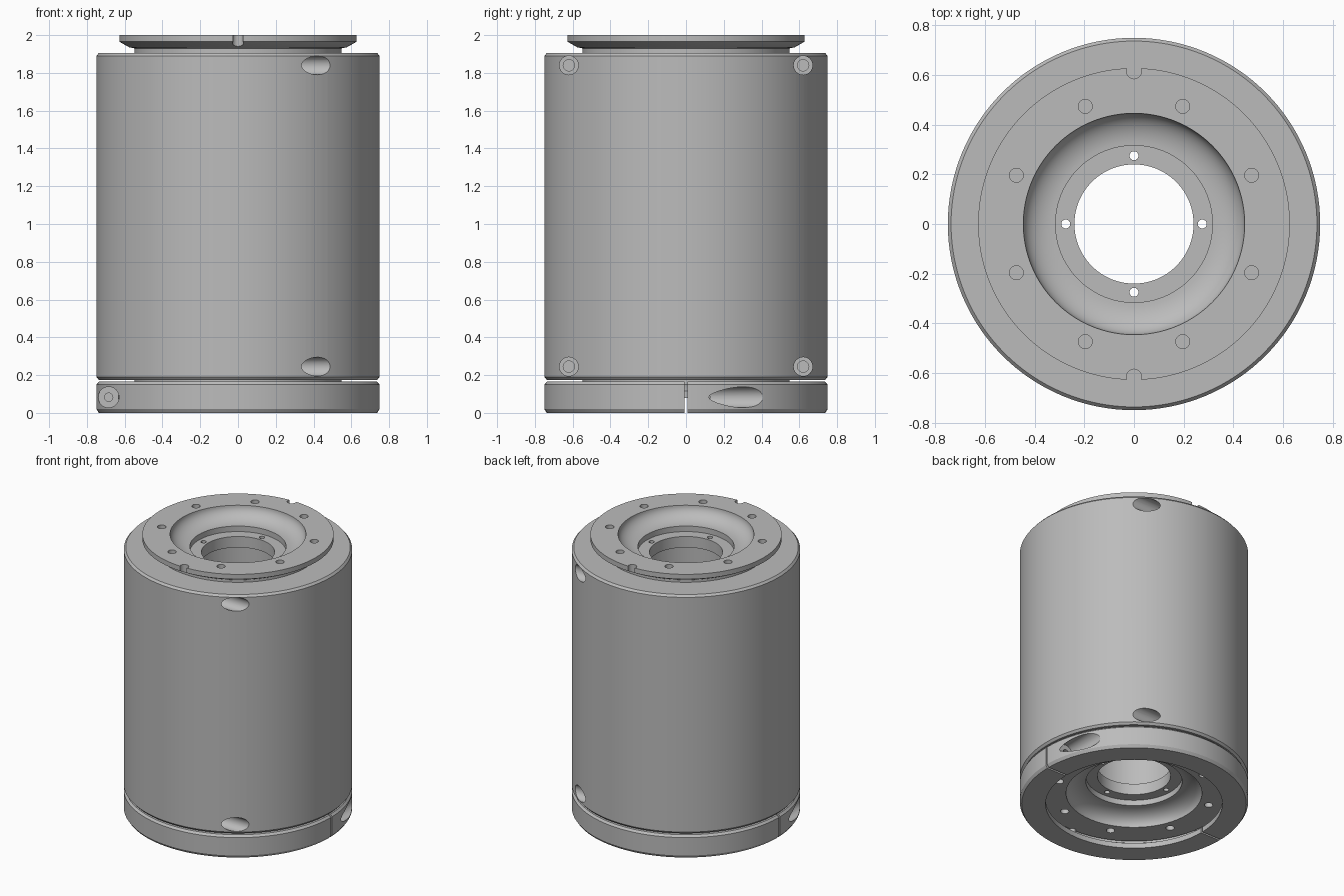
import bpy, bmesh, math
from mathutils import Matrix, Vector

SEGMENTS = 128
MID = 1.04  # mirror plane of the main housing

cube = bpy.data.objects.get("Cube")
if cube:
    bpy.data.objects.remove(cube, do_unlink=True)

metal = bpy.data.materials.new("machined_grey")
metal.use_nodes = True
grey = (0.5, 0.5, 0.5, 1)
metal.diffuse_color = grey
metal.node_tree.nodes["Principled BSDF"].inputs["Base Color"].default_value = grey


def finish(name, bm):
    bmesh.ops.recalc_face_normals(bm, faces=bm.faces)
    mesh = bpy.data.meshes.new(name)
    bm.to_mesh(mesh)
    bm.free()
    obj = bpy.data.objects.new(name, mesh)
    bpy.context.collection.objects.link(obj)
    mesh.materials.append(metal)
    return obj


def lathe(name, profile):
    """Revolve a closed (radius, height) loop around z."""
    bm = bmesh.new()
    verts = [bm.verts.new((r, 0, z)) for r, z in profile]
    edges = [bm.edges.new((a, b)) for a, b in zip(verts, verts[1:] + verts[:1])]
    bmesh.ops.spin(bm, geom=verts + edges, cent=(0, 0, 0), axis=(0, 0, 1),
                   angle=math.tau, steps=SEGMENTS, use_merge=True)
    bmesh.ops.remove_doubles(bm, verts=bm.verts, dist=1e-5)
    return finish(name, bm)


def rods(name, items):
    """One mesh of separate cylinders, each (start, end, radius)."""
    bm = bmesh.new()
    for start, end, radius in items:
        a, b = Vector(start), Vector(end)
        turn = (b - a).to_track_quat('Z', 'Y').to_matrix().to_4x4()
        bmesh.ops.create_cone(bm, cap_ends=True, segments=32, radius1=radius,
                              radius2=radius, depth=(b - a).length,
                              matrix=Matrix.Translation((a + b) / 2) @ turn)
    return finish(name, bm)


def activate(obj):
    bpy.ops.object.select_all(action='DESELECT')
    obj.select_set(True)
    bpy.context.view_layer.objects.active = obj


def cut(target, cutter):
    mod = target.modifiers.new("cut", 'BOOLEAN')
    mod.operation, mod.solver, mod.object = 'DIFFERENCE', 'EXACT', cutter
    activate(target)
    bpy.ops.object.modifier_apply(modifier=mod.name)
    bpy.data.objects.remove(cutter, do_unlink=True)


def smooth(obj):
    activate(obj)
    bpy.ops.object.shade_smooth_by_angle(angle=math.radians(25))


def both_ends(x, y, low, high, radius):
    """Vertical rod at the top end plus its mirror at the bottom end."""
    return [((x, y, low), (x, y, high), radius),
            ((x, y, 2 * MID - high), (x, y, 2 * MID - low), radius)]


# Housing: barrel, neck, tapered flange, dished mouth and inner seat
half = [(.75, 1.89), (.737, 1.905), (.548, 1.905), (.548, 1.93), (.575, 1.935),
        (.628, 1.965), (.628, 2.0)]
for i in range(13):
    a = i / 12 * math.pi / 2
    half.append((.316 + .13 * math.cos(a), 2.0 - .09 * math.sin(a)))
half += [(.316, 1.87), (.24, 1.87), (.24, 1.79), (.32, 1.79)]
housing = lathe("housing", half + [(r, 2 * MID - z) for r, z in reversed(half)])

# Bolt circle, seat holes and locating notches
holes = []
for i in range(8):
    a = math.radians(22.5 + 45 * i)
    holes += both_ends(.513 * math.cos(a), .513 * math.sin(a), 1.92, 2.03, .028)
for i in range(4):
    a = math.pi / 2 * i
    holes += both_ends(.275 * math.cos(a), .275 * math.sin(a), 1.75, 1.9, .018)
for side in (-1, 1):
    holes.append(((0, side * .615, 1.915), (0, side * .615, 2.03), .03))
cut(housing, rods("end_hole_cutter", holes))

# Counterbored cross holes in the barrel
for radius, inner, outer in ((.05, .28, .8), (.03, .15, .4)):
    cut(housing, rods("cross_hole_cutter",
                      [((inner, y, z), (outer, y, z), radius)
                       for y in (-.62, .62) for z in (.245, 1.84)]))
smooth(housing)

# Split clamp ring with a V groove
ring = lathe("clamp_ring", [(.737, 0), (.75, .02), (.75, .15), (.737, .165),
                            (.59, .165), (.59, .152), (.643, .118), (.643, .075),
                            (.58, .037), (.58, 0)])
for radius, near, far in ((.055, .12, .7), (.022, -.1, .2)):
    cut(ring, rods("clamp_screw_cutter",
                   [((s * .685, s * near, .083), (s * .685, s * far, .083), radius)
                    for s in (-1, 1)]))
bm = bmesh.new()
bmesh.ops.create_cube(bm, size=1, matrix=Matrix.Diagonal((2, .014, .6, 1)))
cut(ring, finish("slit_cutter", bm))
smooth(ring)

# Locating pins in the clamp ring
pins = rods("locating_pins", [((0, s * .628, -.0 + .001), (0, s * .628, .079), .022)
                              for s in (-1, 1)])
smooth(pins)
